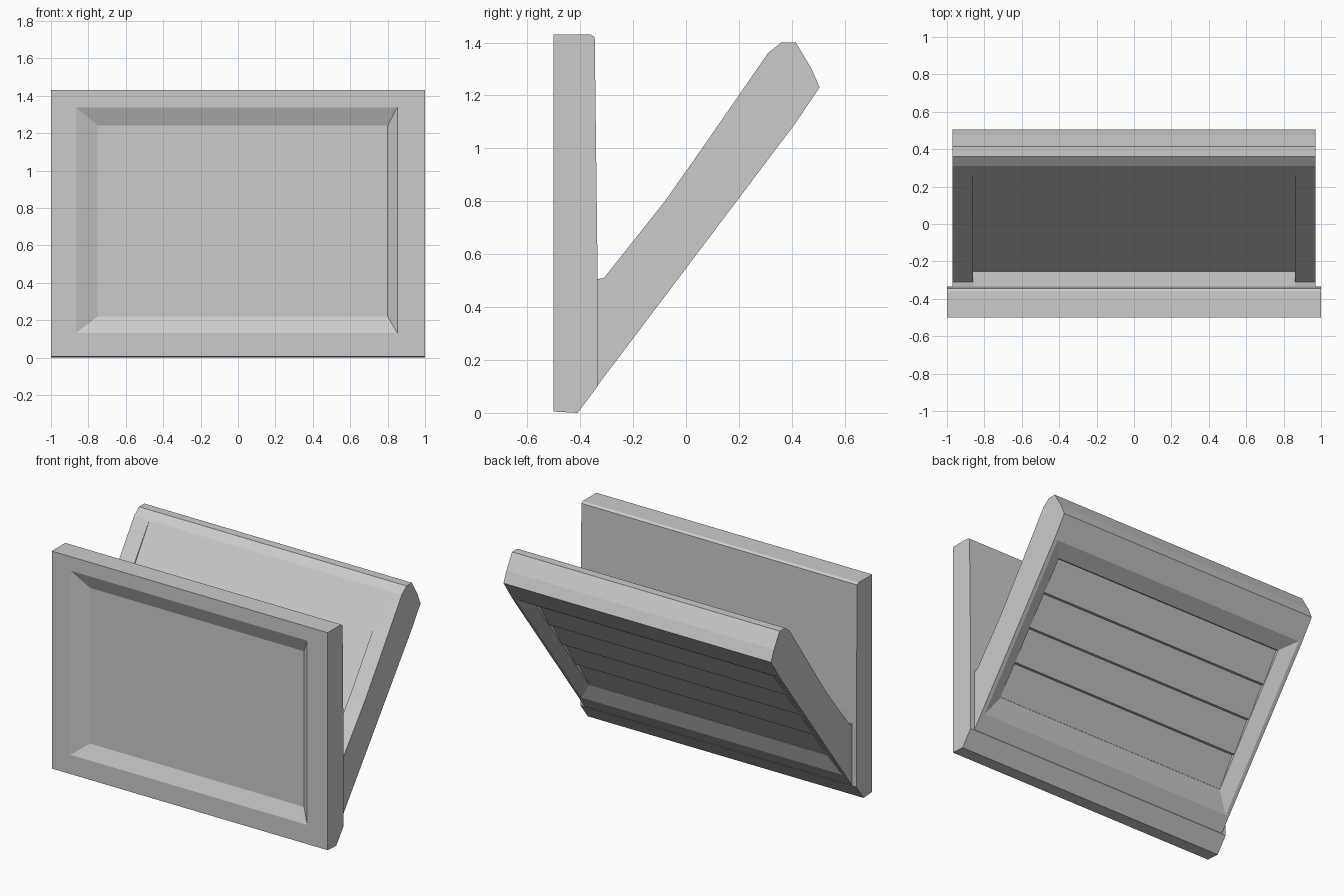
import bpy
from mathutils import Vector

if "Cube" in bpy.data.objects:
    bpy.data.objects.remove(bpy.data.objects["Cube"])


def mesh_object(name, verts, faces):
    mesh = bpy.data.meshes.new(name)
    mesh.from_pydata(verts, [], faces)
    obj = bpy.data.objects.new(name, mesh)
    bpy.context.collection.objects.link(obj)
    bpy.context.view_layer.objects.active = obj
    bpy.ops.object.select_all(action='DESELECT')
    obj.select_set(True)
    bpy.ops.object.mode_set(mode='EDIT')
    bpy.ops.mesh.select_all(action='SELECT')
    bpy.ops.mesh.normals_make_consistent(inside=False)
    bpy.ops.object.mode_set(mode='OBJECT')
    return obj


def loft(name, a, b):
    """Closed solid between two matching outlines."""
    n = len(a)
    faces = [tuple(range(n)), tuple(range(n, 2 * n))]
    faces += [(i, (i + 1) % n, (i + 1) % n + n, i + n) for i in range(n)]
    return mesh_object(name, a + b, faces)


def prism(name, profile, x0, x1):
    """Side profile of (y, z) points extruded along x."""
    return loft(name, [(x0, y, z) for y, z in profile],
                [(x1, y, z) for y, z in profile])


def cut(target, cutter):
    cutter.hide_render = True
    mod = target.modifiers.new("recess", 'BOOLEAN')
    mod.object = cutter
    mod.solver = 'EXACT'
    bpy.context.view_layer.objects.active = target
    bpy.ops.object.modifier_apply(modifier=mod.name)
    bpy.data.objects.remove(cutter)


def rect(x0, x1, z0, z1, y):
    return [(x0, y, z0), (x1, y, z0), (x1, y, z1), (x0, y, z1)]


# Upright front panel with a slightly tapered back and chamfered foot
front = prism("front_panel", [(-0.5, 0.005), (-0.41, 0.0), (-0.335, 0.10),
                              (-0.335, 0.6), (-0.345, 1.42), (-0.36, 1.43),
                              (-0.5, 1.43)], -1, 1)

# Shallow bevelled recess in the front face
cut(front, loft("front_recess_cutter",
                rect(-0.88, 0.858, 0.12, 1.35, -0.505),
                rect(-0.75, 0.80, 0.22, 1.24, -0.46)))

# Slanted back panel rising out of the foot
back = prism("slanted_panel", [(-0.41, 0.003), (0.41, 1.09), (0.505, 1.23),
                               (0.475, 1.30), (0.415, 1.40), (0.36, 1.40),
                               (0.31, 1.36), (0.04, 0.97), (-0.08, 0.80),
                               (-0.31, 0.51), (-0.37, 0.50), (-0.37, 0.06)],
             -0.97, 0.97)

# Tapering hollow in the upper side of the slanted panel
cut(back, prism("upper_hollow_cutter", [(-0.334, 0.505), (-0.255, 0.505),
                                        (0.31, 1.355), (-0.1, 1.2)],
                -0.86, 0.86))

# Bevelled recess on the underside of the slanted panel
origin = Vector((-0.41, 0.003))
along = Vector((0.82, 1.087)).normalized()
inward = Vector((-along.y, along.x))


def on_slope(s, d):
    return tuple(origin + along * s + inward * d)


def slope_rect(half, s0, s1, d):
    (y0, z0), (y1, z1) = on_slope(s0, d), on_slope(s1, d)
    return [(-half, y0, z0), (half, y0, z0), (half, y1, z1), (-half, y1, z1)]


cut(back, loft("underside_recess_cutter", slope_rect(0.955, 0.22, 1.38, -0.005),
               slope_rect(0.86, 0.36, 1.27, 0.04)))

# Stepped slats in the floor of that recess
start, end, slats = 0.36, 1.27, 4
steps = [(start, 0.03)]
for i in range(slats):
    s0 = start + (end - start) * i / slats + 0.005
    s1 = start + (end - start) * (i + 1) / slats - 0.005
    steps += [(s0, 0.042), (s1, 0.06)]
steps += [(end, 0.03)]
cut(back, prism("slat_cutter", [on_slope(s, d) for s, d in steps], -0.86, 0.86))
